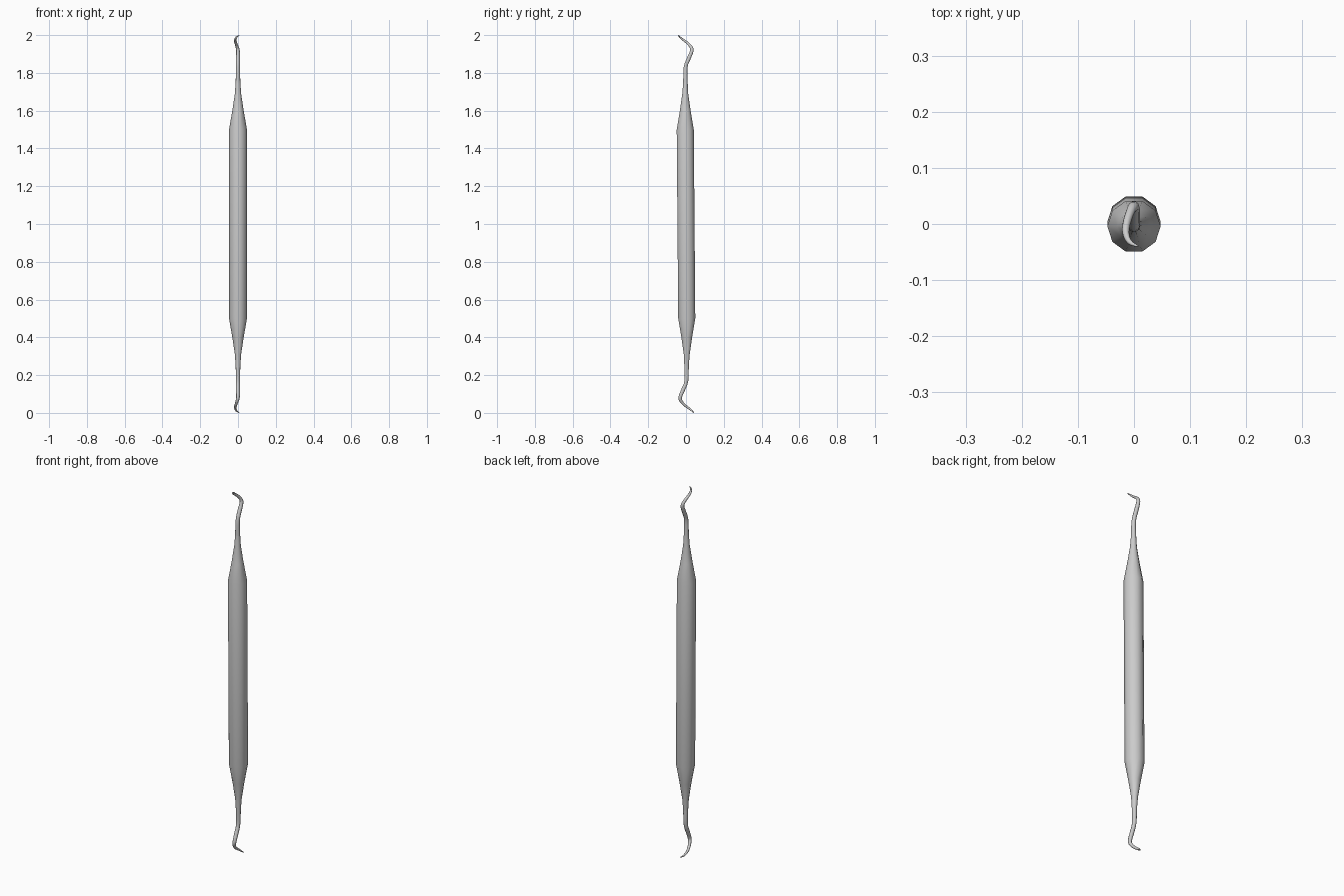
import bpy, bmesh, math
from mathutils import Vector

if "Cube" in bpy.data.objects:
    bpy.data.objects.remove(bpy.data.objects["Cube"])

SIDES = 10


def flip(p):
    # half turn about the x axis through the middle of the tool
    return (p[0], -p[1], 2 - p[2], p[3])


def smooth_path(pts, steps=3):
    # Catmull-Rom through (x, y, z, radius) points
    v = [Vector(p) for p in pts]
    v = [2 * v[0] - v[1]] + v + [2 * v[-1] - v[-2]]
    out = []
    for i in range(1, len(v) - 2):
        a, b, c, d = v[i - 1:i + 3]
        for k in range(steps):
            t = k / steps
            out.append(0.5 * (2 * b + (c - a) * t + (2 * a - 5 * b + 4 * c - d) * t * t
                              + (3 * b - a - 3 * c + d) * t ** 3))
    return out + [v[-2]]


def sweep(name, pts):
    bm = bmesh.new()
    pts = [Vector(p) for p in pts]
    rings = []
    for i, p in enumerate(pts):
        t = (pts[min(i + 1, len(pts) - 1)] - pts[max(i - 1, 0)]).to_3d().normalized()
        u = Vector((1, 0, 0))
        u = (u - t * t.dot(u)).normalized()
        w = t.cross(u)
        rings.append([bm.verts.new(p.to_3d() + p[3] * (
            u * math.cos(math.tau * k / SIDES) + w * math.sin(math.tau * k / SIDES)))
            for k in range(SIDES)])
    for a, b in zip(rings, rings[1:]):
        for k in range(SIDES):
            n = (k + 1) % SIDES
            bm.faces.new((a[k], a[n], b[n], b[k]))
    bm.faces.new(rings[0][::-1])
    bm.faces.new(rings[-1])
    bmesh.ops.recalc_face_normals(bm, faces=bm.faces)
    me = bpy.data.meshes.new(name)
    bm.to_mesh(me)
    bm.free()
    ob = bpy.data.objects.new(name, me)
    bpy.context.collection.objects.link(ob)
    bpy.context.view_layer.objects.active = ob
    ob.select_set(True)
    bpy.ops.object.shade_smooth_by_angle(angle=math.radians(45))
    ob.select_set(False)


# Ten-sided handle with tapered ends
half = [(0, -0.004, 1.5, 0.0475), (0, -0.004, 1.6, 0.030),
        (0, -0.004, 1.69, 0.0165), (0, -0.003, 1.75, 0.0125)]
sweep("handle", [flip(p) for p in reversed(half)] + half)

# Bent shank and curved, pointed hook at each end
hook = [(0, -0.003, 1.745, 0.0126), (0, -0.002, 1.83, 0.0105),
        (0, 0.014, 1.875, 0.0105), (0, 0.031, 1.918, 0.0095),
        (-0.006, 0.023, 1.942, 0.008), (-0.013, 0.002, 1.963, 0.007),
        (-0.0145, -0.016, 1.976, 0.006), (-0.008, -0.032, 1.989, 0.0045),
        (0.007, -0.04, 1.999, 0.0015)]
path = smooth_path(hook)
sweep("upper_hook", path)
sweep("lower_hook", [flip(p) for p in path])
